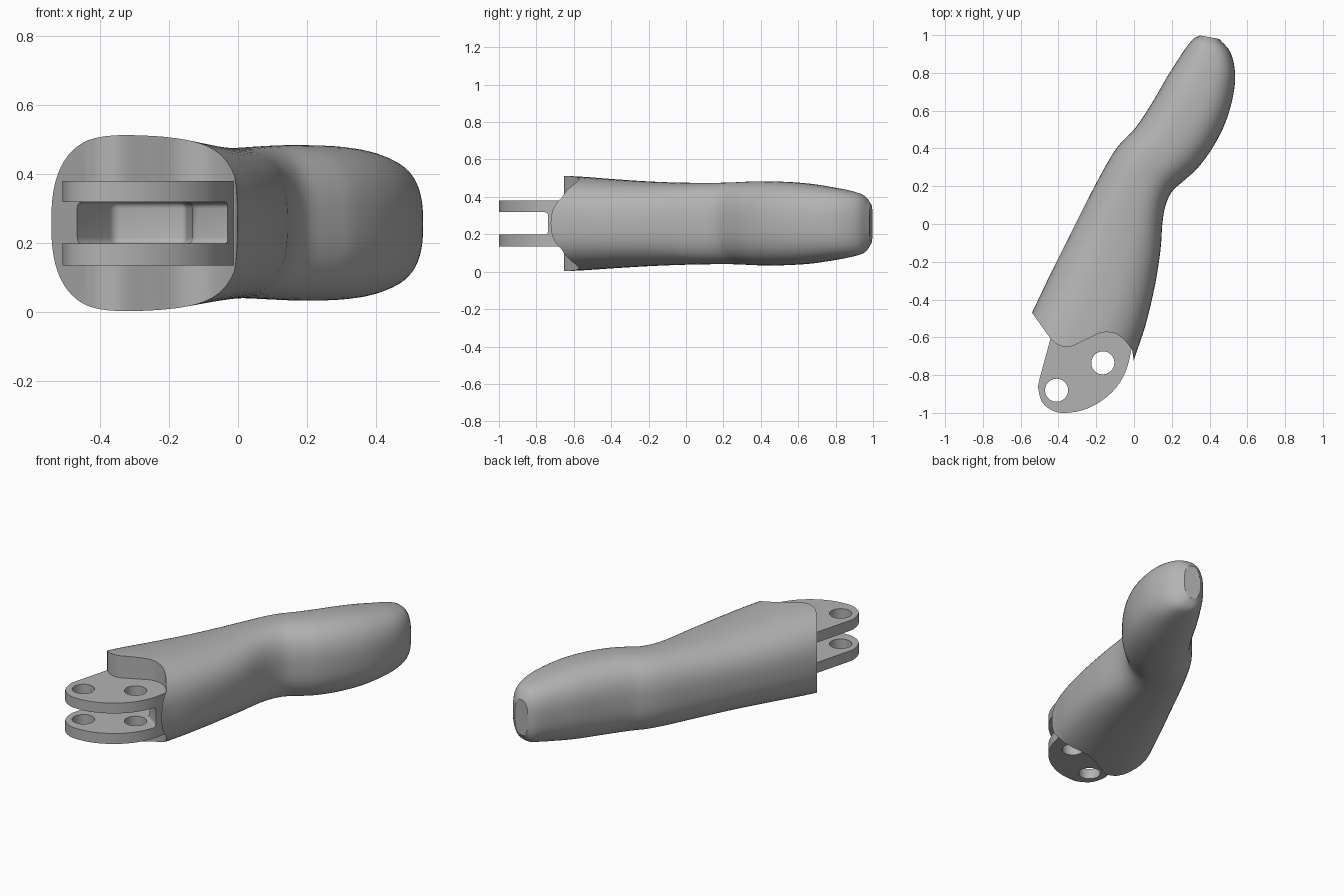
import bpy, bmesh, math
from mathutils import Vector

if "Cube" in bpy.data.objects:
    bpy.data.objects.remove(bpy.data.objects["Cube"])

grey = bpy.data.materials.new("plain_grey")
grey.diffuse_color = (0.45, 0.45, 0.45, 1)
grey.use_nodes = True
grey.node_tree.nodes["Principled BSDF"].inputs["Base Color"].default_value = grey.diffuse_color


def make_object(name, bm):
    bmesh.ops.recalc_face_normals(bm, faces=bm.faces)
    mesh = bpy.data.meshes.new(name)
    bm.to_mesh(mesh)
    bm.free()
    mesh.materials.append(grey)
    obj = bpy.data.objects.new(name, mesh)
    bpy.context.collection.objects.link(obj)
    return obj


def spline(points, steps):
    """Catmull-Rom curve through points of any dimension."""
    pts = [Vector(p) for p in points]
    pts = [2 * pts[0] - pts[1]] + pts + [2 * pts[-1] - pts[-2]]
    out = []
    for a, b, c, d in zip(pts, pts[1:], pts[2:], pts[3:]):
        for k in range(steps):
            t = k / steps
            out.append(0.5 * (2 * b + (c - a) * t + (2 * a - 5 * b + 4 * c - d) * t * t
                              + (3 * b - a - 3 * c + d) * t ** 3))
    return out + [pts[-2]]


def prism(name, outline, z0, z1, bevel=0):
    bm = bmesh.new()
    face = bm.faces.new([bm.verts.new((p[0], p[1], z0)) for p in outline])
    top = bmesh.ops.extrude_face_region(bm, geom=[face])["geom"]
    for v in top:
        if isinstance(v, bmesh.types.BMVert):
            v.co.z = z1
    if bevel:
        bmesh.ops.bevel(bm, geom=bm.edges[:], offset=bevel, segments=4,
                        profile=0.5, affect='EDGES')
    return make_object(name, bm)


def combine(target, other, operation):
    mod = target.modifiers.new("join", 'BOOLEAN')
    mod.operation, mod.object, mod.solver = operation, other, 'EXACT'
    bpy.context.view_layer.objects.active = target
    bpy.ops.object.modifier_apply(modifier=mod.name)
    bpy.data.objects.remove(other)


# Finger body: left x, left y, right x, right y for each cross-section
sides = [
    (-0.62, -0.63, -0.045, -0.90), (-0.54, -0.47, 0.0, -0.72),
    (-0.44, -0.26, 0.06, -0.54), (-0.34, -0.06, 0.11, -0.33),
    (-0.25, 0.12, 0.14, -0.14), (-0.16, 0.29, 0.15, 0.0),
    (-0.10, 0.39, 0.165, 0.09), (-0.05, 0.45, 0.20, 0.17),
    (0.0, 0.50, 0.27, 0.235), (0.05, 0.57, 0.34, 0.30),
    (0.11, 0.665, 0.42, 0.41), (0.17, 0.77, 0.485, 0.54),
    (0.23, 0.865, 0.525, 0.68), (0.28, 0.94, 0.535, 0.80),
    (0.315, 0.98, 0.51, 0.91), (0.35, 0.998, 0.45, 0.98)]
# bottom and top of each cross-section
heights = [(0.0, 0.515), (0.005, 0.51), (0.018, 0.495), (0.03, 0.482),
           (0.037, 0.476), (0.04, 0.475), (0.04, 0.477), (0.038, 0.48),
           (0.035, 0.483), (0.033, 0.483), (0.035, 0.48), (0.043, 0.47),
           (0.06, 0.452), (0.078, 0.433), (0.10, 0.408), (0.15, 0.36)]

bm = bmesh.new()
N = 64
rings = []
for s, h in zip(spline(sides, 4), spline(heights, 4)):
    left, right = Vector(s[:2]), Vector(s[2:])
    mid, half = (left + right) / 2, (right - left) / 2
    ring = []
    for i in range(N):
        a = 2 * math.pi * i / N
        u = math.copysign(abs(math.cos(a)) ** 0.78, math.cos(a))
        w = math.copysign(abs(math.sin(a)) ** 0.78, math.sin(a))
        p = mid + half * u
        ring.append(bm.verts.new((p.x, p.y, (h[0] + h[1]) / 2 + w * (h[1] - h[0]) / 2)))
    rings.append(ring)
for r0, r1 in zip(rings, rings[1:]):
    for i in range(N):
        j = (i + 1) % N
        bm.faces.new((r0[i], r0[j], r1[j], r1[i]))
bm.faces.new(rings[0])
bm.faces.new(rings[-1])
body = make_object("finger_segment", bm)

# Wavy cut across the base of the body
wave = spline([(-0.44, -0.61), (-0.40, -0.64), (-0.34, -0.65), (-0.25, -0.61),
               (-0.17, -0.575), (-0.10, -0.58), (-0.05, -0.615),
               (-0.01, -0.665)], 6)
cut = [(-0.64, -0.33)] + [tuple(p) for p in wave] + [
    (0.0, -0.73), (0.3, -0.74), (0.3, -1.4), (-1.0, -1.4), (-1.0, -0.33)]
combine(body, prism("wave_cutter", cut, -0.3, 0.9), 'DIFFERENCE')

# Hinge block, later split into two plates by the slot
curve = spline([(-0.50, -0.82), (-0.507, -0.87), (-0.485, -0.945), (-0.43, -0.988),
                (-0.37, -1.0), (-0.27, -0.985), (-0.17, -0.935), (-0.09, -0.86),
                (-0.04, -0.77), (-0.012, -0.66)], 5)
hinge = [(-0.435, -0.58)] + [tuple(p) for p in curve] + [(-0.03, -0.5), (-0.2, -0.42)]
combine(body, prism("hinge_block", hinge, 0.135, 0.38), 'UNION')

# Slot between the plates with the pocket running into the body
slot = [(-0.7, -1.2), (0.2, -1.2), (0.2, -0.79), (-0.02, -0.745), (-0.13, -0.66),
        (-0.15, -0.40), (-0.36, -0.40), (-0.48, -0.60), (-0.7, -0.60)]
combine(body, prism("slot_cutter", slot, 0.198, 0.318, 0.018), 'DIFFERENCE')

# Two pin holes
for x, y in ((-0.41, -0.88), (-0.165, -0.735)):
    circle = [(x + 0.061 * math.cos(math.tau * i / 40),
               y + 0.061 * math.sin(math.tau * i / 40)) for i in range(40)]
    combine(body, prism("pin_cutter", circle, 0.05, 0.45), 'DIFFERENCE')

bpy.ops.object.select_all(action='DESELECT')
body.select_set(True)
bpy.context.view_layer.objects.active = body
bpy.ops.object.shade_smooth_by_angle(angle=math.radians(32))
